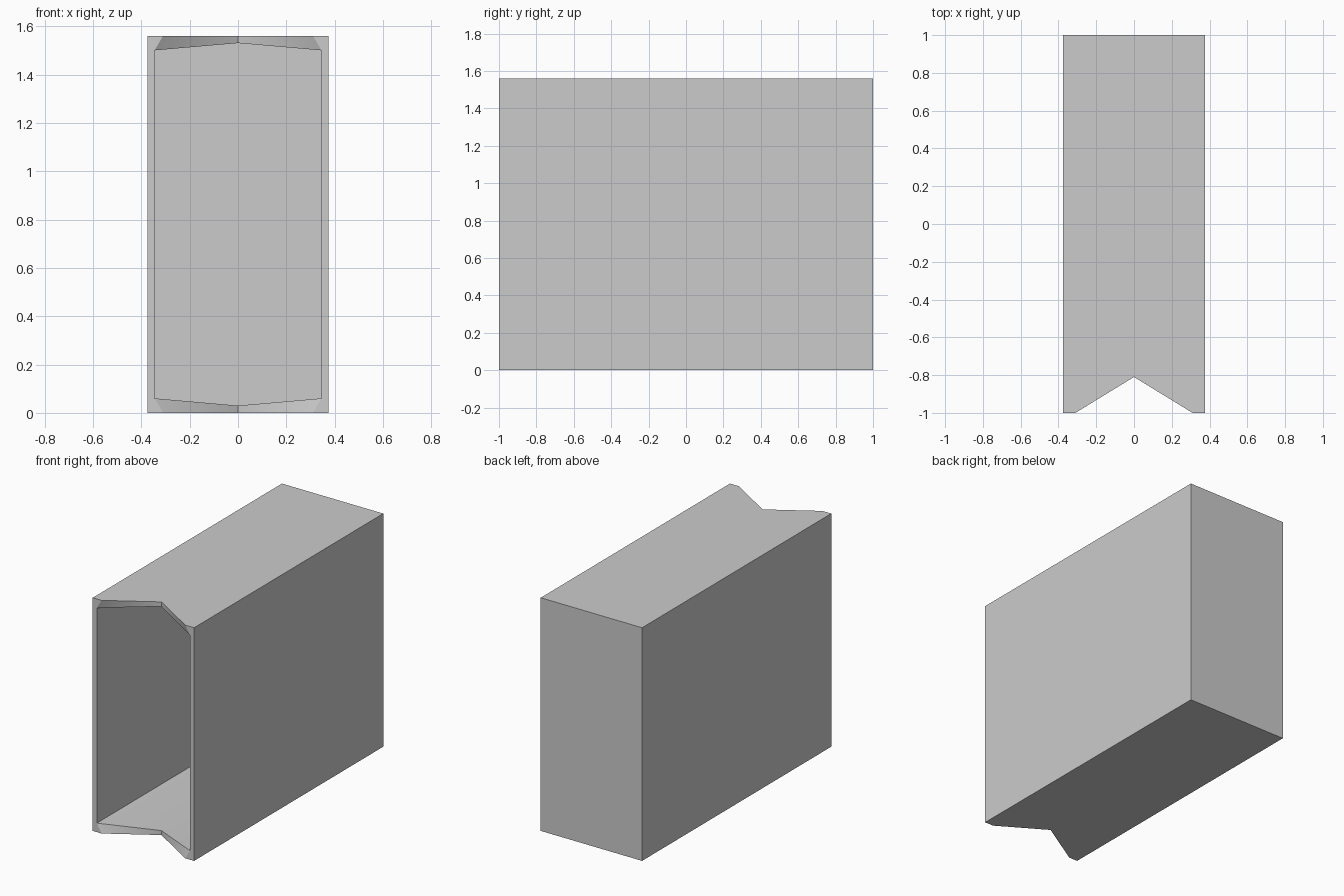
import bpy
import bmesh
import math

if "Cube" in bpy.data.objects:
    bpy.data.objects.remove(bpy.data.objects["Cube"], do_unlink=True)

# Main sizes
W, D, H = 0.375, 1.0, 0.78        # half width, half depth, half height
WALL = 0.03
WI, BACK = W - WALL, D - WALL     # inner half width, inner back plane
EAVE, RIDGE = H - 0.06, H - WALL  # inner ceiling height at the sides and centre
NOTCH_X, NOTCH_Y = 0.31, -0.81    # thumb notch

# Upper left quarter of the open case, measured from its middle height
points = {
    # outer shell
    "corner": (W, -D, H), "notch_side": (NOTCH_X, -D, H), "notch_tip": (0, NOTCH_Y, H),
    "back_top": (0, D, H), "back_corner": (W, D, H),
    "front_mid": (W, -D, 0), "back_mid": (W, D, 0), "back_centre": (0, D, 0),
    # inner shell
    "in_corner": (WI, -D, EAVE), "in_tip": (0, NOTCH_Y, RIDGE),
    "in_back_top": (0, BACK, RIDGE), "in_back_corner": (WI, BACK, EAVE),
    "in_front_mid": (WI, -D, 0), "in_back_mid": (WI, BACK, 0), "in_back_centre": (0, BACK, 0),
}
faces = [
    # outer top, side and back
    "corner notch_side notch_tip back_top back_corner",
    "corner back_corner back_mid front_mid",
    "back_top back_corner back_mid back_centre",
    # inner ceiling, side and back
    "in_corner in_tip in_back_top in_back_corner",
    "in_corner in_back_corner in_back_mid in_front_mid",
    "in_back_top in_back_corner in_back_mid in_back_centre",
    # front rim
    "corner notch_side in_corner",
    "notch_side notch_tip in_tip",
    "notch_side in_tip in_corner",
    "corner in_corner in_front_mid front_mid",
]

bm = bmesh.new()
verts = {name: bm.verts.new(co) for name, co in points.items()}
for face in faces:
    bm.faces.new([verts[name] for name in face.split()])

# Mirror the quarter to the other side and downwards
for axis in (0, 2):
    copy = bmesh.ops.duplicate(bm, geom=bm.verts[:] + bm.edges[:] + bm.faces[:])
    for item in copy["geom"]:
        if isinstance(item, bmesh.types.BMVert):
            item.co[axis] *= -1
    bmesh.ops.remove_doubles(bm, verts=bm.verts[:], dist=0.0001)
bmesh.ops.recalc_face_normals(bm, faces=bm.faces[:])
bmesh.ops.translate(bm, verts=bm.verts[:], vec=(0, 0, H))

mesh = bpy.data.meshes.new("slipcase")
bm.to_mesh(mesh)
bm.free()

# Plain grey card
grey = bpy.data.materials.new("grey_card")
grey.use_nodes = True
colour = (0.6, 0.6, 0.6, 1)
grey.diffuse_color = colour
grey.node_tree.nodes["Principled BSDF"].inputs["Base Color"].default_value = colour
mesh.materials.append(grey)

case = bpy.data.objects.new("slipcase", mesh)
bpy.context.collection.objects.link(case)
bpy.ops.object.select_all(action="DESELECT")
case.select_set(True)
bpy.context.view_layer.objects.active = case
bpy.ops.object.shade_smooth_by_angle(angle=math.radians(30))
